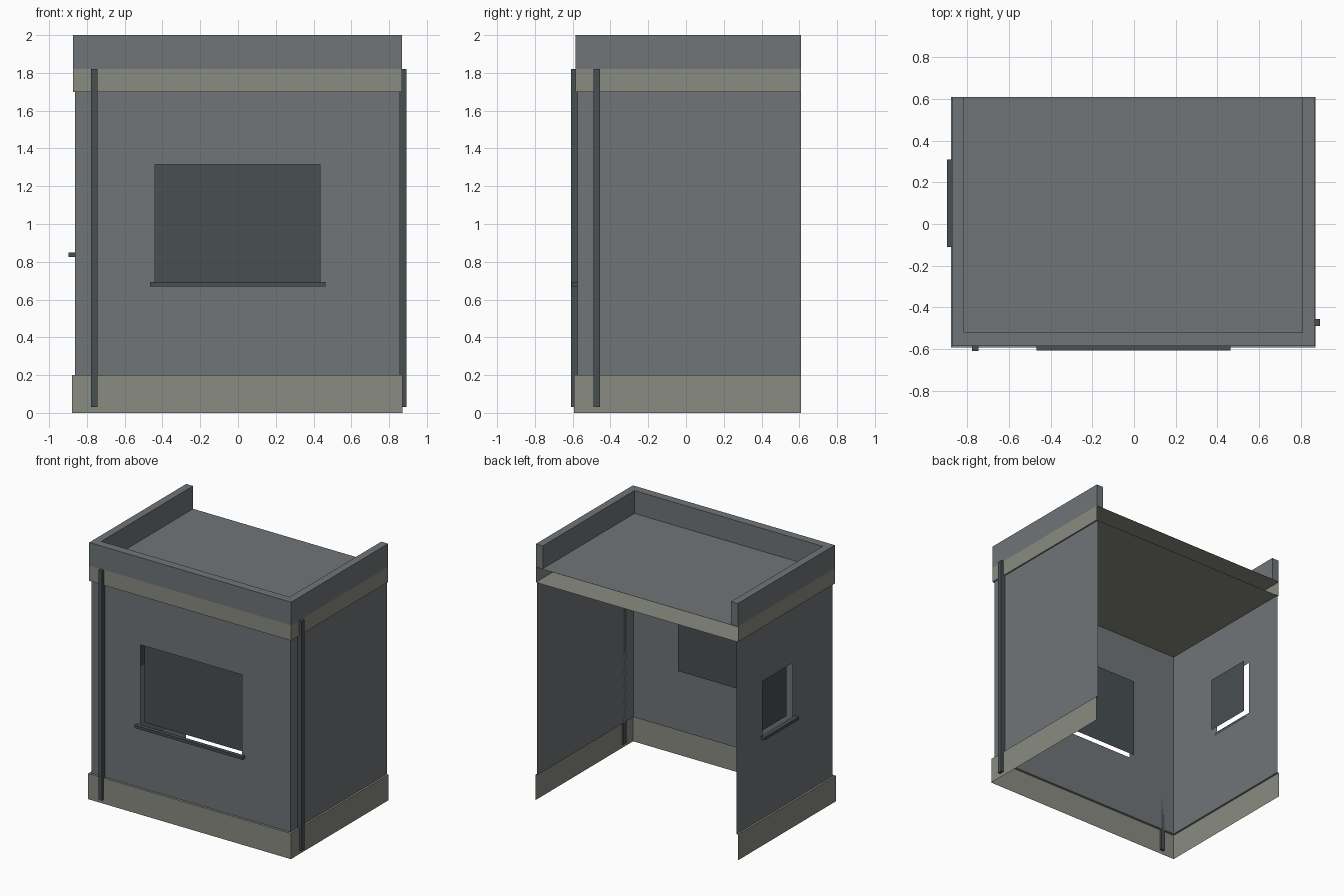
import bpy
import bmesh

cube = bpy.data.objects.get("Cube")
if cube:
    bpy.data.objects.remove(cube, do_unlink=True)


def material(name, rgb):
    m = bpy.data.materials.new(name)
    m.use_nodes = True
    m.diffuse_color = (*rgb, 1)
    m.node_tree.nodes["Principled BSDF"].inputs["Base Color"].default_value = (*rgb, 1)
    return m


GREY = material("wall grey", (0.162, 0.178, 0.188))
STONE = material("trim stone", (0.254, 0.258, 0.220))
DARK = material("dark slate", (0.065, 0.078, 0.084))

BACK = 0.61
MID = -0.003          # centre line of the walls


def finish(name, bm, mat):
    mesh = bpy.data.meshes.new(name)
    bm.to_mesh(mesh)
    bm.free()
    mesh.materials.append(mat)
    ob = bpy.data.objects.new(name, mesh)
    bpy.context.collection.objects.link(ob)
    return ob


def u_path(half, front):
    """Three-sided plan, open at the back."""
    l, r = MID - half, MID + half
    return [(l, BACK), (l, front), (r, front), (r, BACK)]


def add_sheet(bm, a, b, z0, z1, hole=None):
    """Upright sheet from a to b; hole = (start, end, bottom, top), start and end as fractions."""
    us, zs = [0, 1], [z0, z1]
    if hole:
        us[1:1], zs[1:1] = hole[:2], hole[2:]
    grid = [[bm.verts.new((a[0] + (b[0] - a[0]) * u, a[1] + (b[1] - a[1]) * u, z))
             for z in zs] for u in us]
    for i in range(len(us) - 1):
        for j in range(len(zs) - 1):
            if hole and i == j == 1:
                continue
            bm.faces.new((grid[i][j], grid[i + 1][j], grid[i + 1][j + 1], grid[i][j + 1]))


def u_shell(name, path, z0, z1, mat, holes=(None, None, None), slabs=(), ledge=None):
    """Thin three-sided shell, with optional flat slabs across it or a ledge on top."""
    bm = bmesh.new()
    for a, b, hole in zip(path, path[1:], holes):
        add_sheet(bm, a, b, z0, z1, hole)
    for z in slabs:
        bm.faces.new([bm.verts.new((x, y, z)) for x, y in path])
    if ledge:
        bm.faces.new([bm.verts.new((x, y, z1)) for x, y in path + ledge[::-1]])
    bmesh.ops.remove_doubles(bm, verts=bm.verts, dist=0.0001)
    return finish(name, bm, mat)


def box(name, lo, hi, mat):
    bm = bmesh.new()
    bmesh.ops.create_cube(bm, size=1)
    for v in bm.verts:
        v.co = [lo[i] if v.co[i] < 0 else hi[i] for i in range(3)]
    return finish(name, bm, mat)


def pane(name, a, b, z0, z1):
    bm = bmesh.new()
    add_sheet(bm, a, b, z0, z1)
    return finish(name, bm, DARK)


# Walls with window openings
wall = u_path(0.86, -0.575)
side_y, side_z = (0.287, -0.08), (0.845, 1.27)
front_x, front_z = (-0.44, 0.435), (0.69, 1.315)
side_hole = [(BACK - y) / (BACK - wall[1][1]) for y in side_y] + list(side_z)
front_hole = [(x - wall[1][0]) / (wall[2][0] - wall[1][0]) for x in front_x] + list(front_z)
u_shell("walls", wall, 0.2, 1.7, GREY, (side_hole, front_hole, None))

# Plinth and cornice
u_shell("plinth", u_path(0.875, -0.593), 0, 0.2, STONE, ledge=wall)
trim = u_path(0.871, -0.585)
u_shell("cornice", trim, 1.7, 1.82, STONE, slabs=(1.7, 1.817))

# Roof and parapet
bm = bmesh.new()
bm.faces.new([bm.verts.new((x, y, 1.822)) for x, y in trim])
finish("roof", bm, GREY)

bm = bmesh.new()
rim = trim + u_path(0.812, -0.52)[::-1]
base = bm.faces.new([bm.verts.new((x, y, 1.82)) for x, y in rim])
top = bmesh.ops.extrude_face_region(bm, geom=[base])["geom"]
bmesh.ops.translate(bm, verts=[g for g in top if isinstance(g, bmesh.types.BMVert)],
                    vec=(0, 0, 0.18))
bmesh.ops.recalc_face_normals(bm, faces=bm.faces)
finish("parapet", bm, GREY)

# Window panes set back behind the openings
INSET = 0.05
front_y, side_x = wall[1][1], wall[1][0]
pane("front_window_pane", (front_x[0], front_y + INSET), (front_x[1], front_y + INSET), *front_z)
pane("side_window_pane", (side_x + INSET, side_y[0]), (side_x + INSET, side_y[1]), *side_z)

# Window sills
box("front_sill", (-0.467, -0.607, 0.67), (0.462, front_y, 0.692), DARK)
box("side_sill", (-0.897, -0.11, 0.825), (side_x, 0.31, 0.848), DARK)

# Drainpipes
box("front_drainpipe", (-0.778, -0.61, 0.03), (-0.745, front_y, 1.82), DARK)
box("side_drainpipe", (wall[2][0], -0.49, 0.03), (0.893, -0.455, 1.82), DARK)
